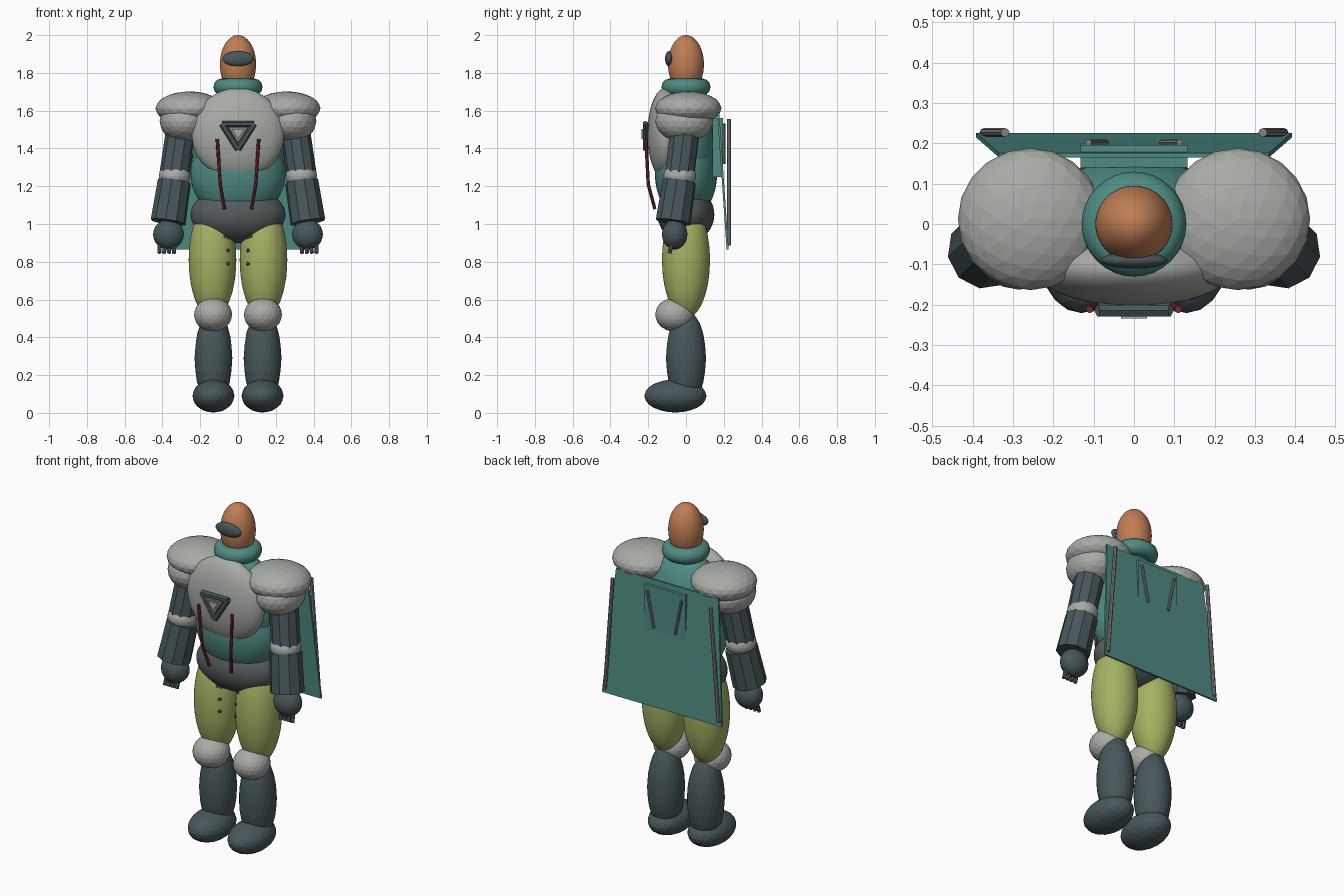
import bpy, bmesh, math
from mathutils import Vector

if "Cube" in bpy.data.objects:
    bpy.data.objects.remove(bpy.data.objects["Cube"])


def material(name, rgb):
    lin = [(c / 255 / 12.92) if c < 10 else ((c / 255 + 0.055) / 1.055) ** 2.4 for c in rgb]
    m = bpy.data.materials.new(name)
    m.diffuse_color = (*lin, 1)
    m.use_nodes = True
    m.node_tree.nodes["Principled BSDF"].inputs["Base Color"].default_value = m.diffuse_color
    return m


SKIN = material("skin", (192, 126, 84))
TEAL = material("teal cloth", (78, 140, 130))
GREY = material("light armour grey", (168, 171, 166))
SLATE = material("dark slate", (72, 87, 90))
IRON = material("iron", (84, 90, 92))
OLIVE = material("olive trousers", (165, 177, 98))
STEEL = material("rod steel", (128, 130, 128))
RED = material("dark red", (124, 42, 50))


def finish(name, bm, mat, smooth=False):
    bmesh.ops.recalc_face_normals(bm, faces=bm.faces)
    me = bpy.data.meshes.new(name)
    bm.to_mesh(me)
    bm.free()
    me.materials.append(mat)
    for p in me.polygons:
        p.use_smooth = smooth
    ob = bpy.data.objects.new(name, me)
    bpy.context.collection.objects.link(ob)
    return ob


def ball(name, loc, size, mat, sub=3, smooth=False):
    """Ellipsoid with three radii."""
    bm = bmesh.new()
    bmesh.ops.create_icosphere(bm, subdivisions=sub, radius=1)
    for v in bm.verts:
        v.co = Vector(loc) + Vector([v.co[i] * size[i] for i in range(3)])
    return finish(name, bm, mat, smooth)


def rod(name, a, b, r, mat, sides=8, r2=None):
    """Cylinder running from a to b."""
    a, b = Vector(a), Vector(b)
    bm = bmesh.new()
    bmesh.ops.create_cone(bm, cap_ends=True, segments=sides, radius1=r,
                          radius2=r2 or r, depth=(b - a).length)
    q = (b - a).to_track_quat('Z', 'Y')
    for v in bm.verts:
        v.co = q @ v.co + (a + b) / 2
    return finish(name, bm, mat)


def slab(name, outline, push, mat):
    """Flat outline extruded along push."""
    bm = bmesh.new()
    face = bm.faces.new([bm.verts.new(p) for p in outline])
    ext = bmesh.ops.extrude_face_region(bm, geom=[face])
    bmesh.ops.translate(bm, vec=push,
                        verts=[g for g in ext["geom"] if isinstance(g, bmesh.types.BMVert)])
    return finish(name, bm, mat)


# head, visor and collar
ball("head", (0, 0, 1.845), (0.096, 0.095, 0.155), SKIN, 4, True)
ball("visor", (0, -0.09, 1.875), (0.083, 0.021, 0.04), SLATE, 3, True)
bpy.ops.mesh.primitive_torus_add(major_segments=32, minor_segments=12, major_radius=0.085,
                                 minor_radius=0.045, location=(0, 0, 1.725))
collar = bpy.context.object
collar.name = "collar"
collar.data.materials.append(TEAL)
bpy.ops.object.shade_smooth()

# torso, breastplate and pelvis
ball("upper_torso", (0, 0, 1.42), (0.25, 0.162, 0.29), TEAL, 4, True)
ball("belly", (0, 0, 1.27), (0.252, 0.165, 0.25), TEAL, 4, True)
ball("breastplate", (0, -0.11, 1.477), (0.245, 0.094, 0.243), GREY, 4, True)
ball("pelvis", (0, 0, 1.05), (0.252, 0.15, 0.15), IRON, 4, True)

# triangular chest badge: raised frame around a plate
corners = [Vector((0.085, -0.215, 1.53)), Vector((-0.085, -0.215, 1.53)),
           Vector((0, -0.215, 1.395))]
mid = sum(corners, Vector()) / 3


def scaled(k, dy):
    return [mid + (c - mid) * k + Vector((0, dy, 0)) for c in corners]


slab("badge_back", scaled(1.05, 0.02), (0, -0.02, 0), SLATE)
for i in range(3):
    rod("badge_frame", corners[i], corners[(i + 1) % 3], 0.016, SLATE, 6)
slab("badge_plate", scaled(0.62, 0), (0, -0.012, 0), STEEL)
slab("badge_inset", scaled(0.38, -0.012), (0, -0.008, 0), GREY)

# cape and back panel
cape = [(-0.335, 0.165, 1.59), (0.335, 0.165, 1.59), (0.392, 0.215, 0.865), (-0.392, 0.215, 0.865)]
slab("cape", cape, (0, 0.011, 0), TEAL)
panel = [(-0.133, 0.14, 1.56), (0.133, 0.14, 1.56), (0.133, 0.14, 1.25), (-0.133, 0.14, 1.25)]
slab("back_panel", panel, (0, 0.056, 0), TEAL)

for s in (-1, 1):
    # back rods and chest cords
    rod("cape_rod", (s * 0.32, 0.227, 1.555), (s * 0.372, 0.227, 0.888), 0.011, STEEL)
    rod("panel_rod", (s * 0.113, 0.202, 1.53), (s * 0.07, 0.202, 1.318), 0.008, STEEL)
    cord = [(s * 0.11, -0.212, 1.45), (s * 0.094, -0.2, 1.21), (s * 0.072, -0.165, 1.08)]
    for a, b in zip(cord, cord[1:]):
        rod("cord", a, b, 0.009, RED)

    # shoulder pads
    ball("shoulder_pad_top", (s * 0.257, 0.012, 1.612), (0.18, 0.176, 0.09), GREY)
    ball("shoulder_pad_lower", (s * 0.285, -0.01, 1.545), (0.13, 0.153, 0.112), GREY)

    # arms
    rod("upper_arm", (s * 0.295, 0, 1.54), (s * 0.338, -0.035, 1.25), 0.08, SLATE, 10)
    ball("elbow_pad", (s * 0.335, -0.033, 1.255), (0.084, 0.087, 0.068), GREY)
    rod("forearm", (s * 0.337, -0.035, 1.225), (s * 0.37, -0.068, 1.01), 0.089, SLATE, 10, 0.094)
    ball("hand", (s * 0.368, -0.06, 0.945), (0.082, 0.068, 0.08), SLATE)
    for i in range(4):
        x = s * (0.335 + 0.026 * i)
        rod("finger", (x, -0.07, 0.91), (x + s * 0.004, -0.088, 0.845), 0.011, SLATE, 6)

    # legs
    ball("thigh", (s * 0.135, 0, 0.81), (0.126, 0.127, 0.31), OLIVE, 4, True)
    ball("knee_pad", (s * 0.132, -0.06, 0.52), (0.101, 0.103, 0.09), GREY)
    ball("shin", (s * 0.13, 0, 0.29), (0.1, 0.106, 0.255), SLATE)
    ball("foot", (s * 0.13, -0.056, 0.09), (0.111, 0.165, 0.088), SLATE)
    for z, y in ((0.93, -0.082), (0.86, -0.094), (0.79, -0.096)):
        ball("trouser_stud", (s * 0.053, y, z), (0.011, 0.011, 0.011), IRON, 1)
    ball("trouser_stud", (s * 0.07, -0.092, 0.935), (0.011, 0.011, 0.011), IRON, 1)
